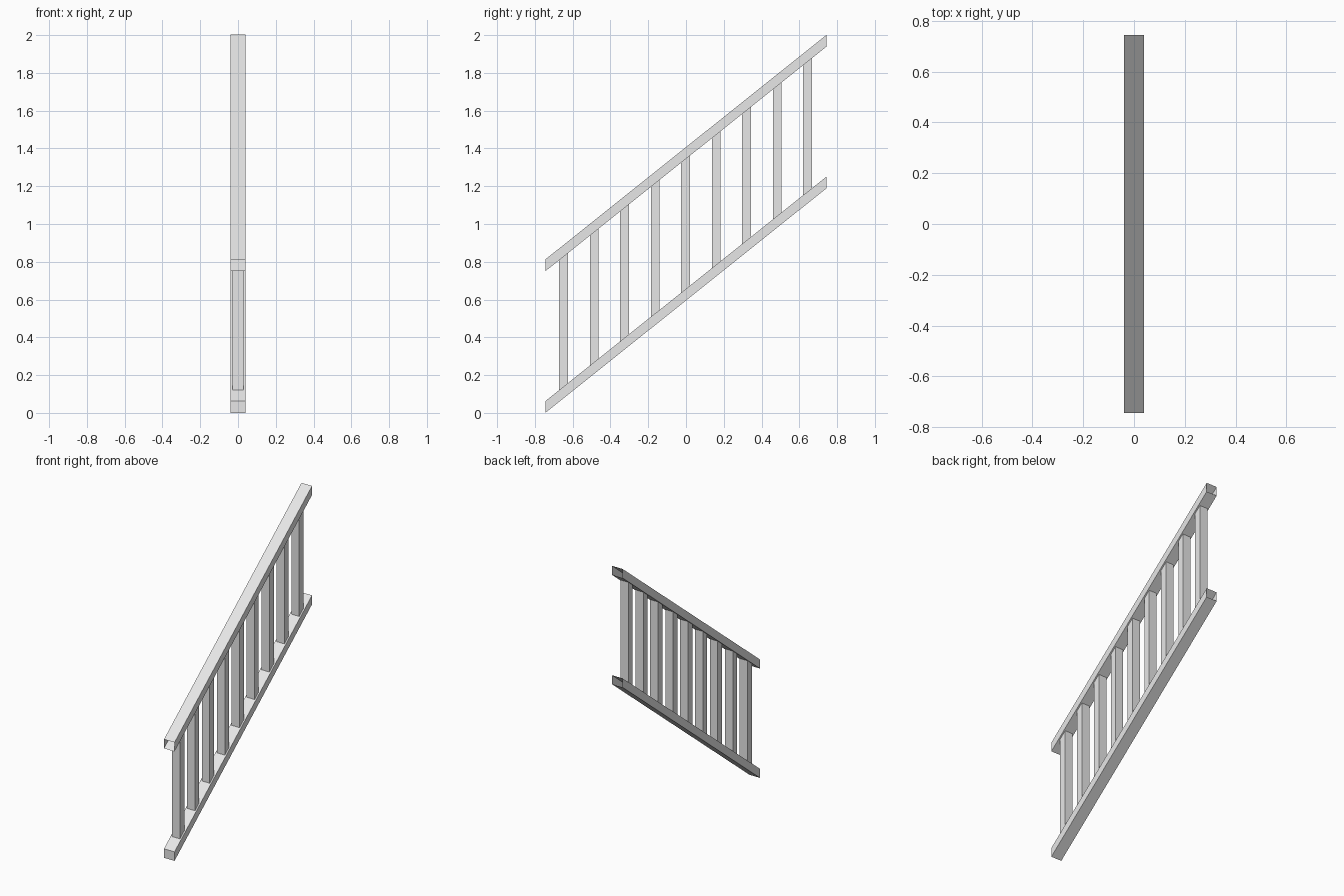
import bpy
import bmesh

cube = bpy.data.objects.get("Cube")
if cube:
    bpy.data.objects.remove(cube, do_unlink=True)

HALF_LEN = 0.745     # half of the railing's run along y
SLOPE = 1.19 / 1.49  # rise over run
RAIL_H = 0.062       # vertical thickness of a rail
TOP_RAIL_Z = 0.75    # height of the top rail above the bottom rail

paint = bpy.data.materials.new("grey_paint")
paint.use_nodes = True
GREY = (0.8, 0.8, 0.8, 1)
paint.diffuse_color = GREY
paint.node_tree.nodes["Principled BSDF"].inputs["Base Color"].default_value = GREY


def rise(y):
    return (y + HALF_LEN) * SLOPE


def sheared_box(name, half_x, y0, y1, low, high, open_front=False, open_back=False):
    """Upright-sided box whose top and bottom follow the slope of the stairs."""
    bm = bmesh.new()
    bmesh.ops.create_cube(bm, size=2)
    ends = [f for f in bm.faces
            if (open_front and f.normal.y < -0.9) or (open_back and f.normal.y > 0.9)]
    bmesh.ops.delete(bm, geom=ends, context='FACES_ONLY')
    for v in bm.verts:
        y = y0 if v.co.y < 0 else y1
        v.co = (v.co.x * half_x, y, rise(y) + (low if v.co.z < 0 else high))
    bm.normal_update()
    mesh = bpy.data.meshes.new(name)
    bm.to_mesh(mesh)
    bm.free()
    mesh.materials.append(paint)
    obj = bpy.data.objects.new(name, mesh)
    bpy.context.collection.objects.link(obj)


# Sloping rails, hollow where their ends are open
sheared_box("bottom_rail", 0.04, -HALF_LEN, HALF_LEN, 0, RAIL_H, open_back=True)
sheared_box("handrail", 0.04, -HALF_LEN, HALF_LEN, TOP_RAIL_Z, TOP_RAIL_Z + RAIL_H,
            open_front=True, open_back=True)

# Nine upright balusters between the rails
COUNT = 9
SPACING = 0.1615
for i in range(COUNT):
    y = (i - (COUNT - 1) / 2) * SPACING - 0.002
    half_y = 0.024 if i % 2 == 0 else 0.022
    sheared_box(f"baluster_{i + 1}", 0.03, y - half_y, y + half_y, RAIL_H, TOP_RAIL_Z)
